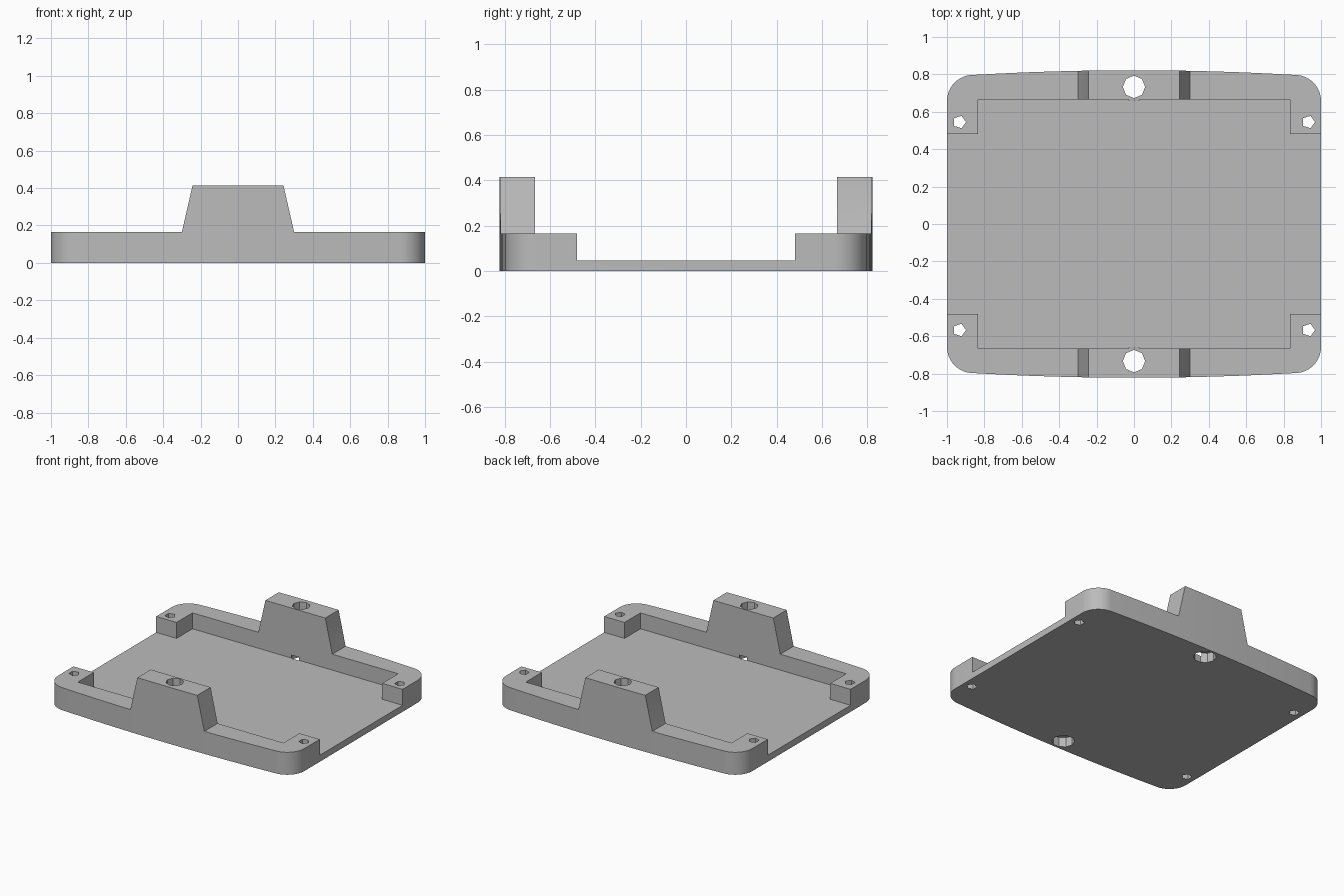
import bpy, bmesh, math
from mathutils import Matrix

if "Cube" in bpy.data.objects:
    bpy.data.objects.remove(bpy.data.objects["Cube"])

GREY = (0.5, 0.5, 0.5, 1)
mat = bpy.data.materials.new("plain grey")
mat.use_nodes = True
mat.diffuse_color = GREY
mat.node_tree.nodes["Principled BSDF"].inputs["Base Color"].default_value = GREY

PLATE, WALL, TOWER = 0.048, 0.165, 0.415    # heights
SIDE, END, BOW = 0.665, 0.48, 0.822         # y of wall, corner block, outer bow
CORNER = 0.14
END_EDGE = 0.797


def prism(name, points, low, high, turn=None):
    """Extrude a flat outline from low to high along z, then turn it."""
    bm = bmesh.new()
    face = bm.faces.new([bm.verts.new((x, y, low)) for x, y in points])
    out = bmesh.ops.extrude_face_region(bm, geom=[face])
    top = [v for v in out["geom"] if isinstance(v, bmesh.types.BMVert)]
    bmesh.ops.translate(bm, verts=top, vec=(0, 0, high - low))
    if turn:
        bm.transform(turn)
    bmesh.ops.recalc_face_normals(bm, faces=bm.faces)
    mesh = bpy.data.meshes.new(name)
    bm.to_mesh(mesh)
    bm.free()
    obj = bpy.data.objects.new(name, mesh)
    mesh.materials.append(mat)
    bpy.context.collection.objects.link(obj)
    return obj


def combine(target, cutter, operation):
    """Apply a boolean and remove the helper."""
    cutter.hide_render = True
    mod = target.modifiers.new("cut", "BOOLEAN")
    mod.operation, mod.object, mod.solver = operation, cutter, "EXACT"
    bpy.context.view_layer.objects.active = target
    bpy.ops.object.modifier_apply(modifier=mod.name)
    bpy.data.objects.remove(cutter)


def drill(x, y, radius, sides, low, high):
    ring = [(x + radius * math.cos(math.tau * i / sides),
             y + radius * math.sin(math.tau * i / sides)) for i in range(sides)]
    combine(tray, prism("drill", ring, low, high), "DIFFERENCE")


# Outline: rounded corners joined by gently bowed front and back edges
quarter = []
for i in range(13):
    a = math.radians(90 * i / 12)
    quarter.append((1 - CORNER + CORNER * math.cos(a),
                    END_EDGE - CORNER + CORNER * math.sin(a)))
for i in range(1, 7):
    t = 1 - i / 6
    quarter.append(((1 - CORNER) * t, BOW - (BOW - END_EDGE) * t * t))
half = quarter + [(-x, y) for x, y in reversed(quarter[:-1])]
outline = half + [(-x, -y) for x, y in half]
tray = prism("mounting_tray", outline, 0, TOWER)

# Front silhouette: low walls with a tapered tower in the middle
right = [(1.1, -0.1), (1.1, WALL), (0.3, WALL), (0.243, TOWER + 0.0), (0.243, TOWER + 0.1)]
silhouette = right + [(-x, z) for x, z in reversed(right)]
combine(tray, prism("silhouette", silhouette, -1, 1, Matrix.Rotation(math.pi / 2, 4, "X")),
        "INTERSECT")

# Recess leaving the walls and the four corner blocks, open at both sides
arm = [(1.1, END), (0.835, END), (0.835, SIDE)]
top = arm + [(-x, y) for x, y in reversed(arm)]
combine(tray, prism("recess", top + [(-x, -y) for x, y in top], PLATE, 1), "DIFFERENCE")

# Tower bores with wider pockets below, and corner screw holes
for s in (-1, 1):
    drill(0, s * 0.733, 0.06, 8, -0.1, 0.6)
    drill(0, s * 0.733, 0.076, 10, -0.1, 0.07)
    for y in (0.545, -0.567):
        drill(s * 0.933, y, 0.035, 5, -0.1, 0.6)

bpy.ops.object.select_all(action="DESELECT")
tray.select_set(True)
bpy.context.view_layer.objects.active = tray
bpy.ops.object.shade_smooth_by_angle(angle=math.radians(25))
